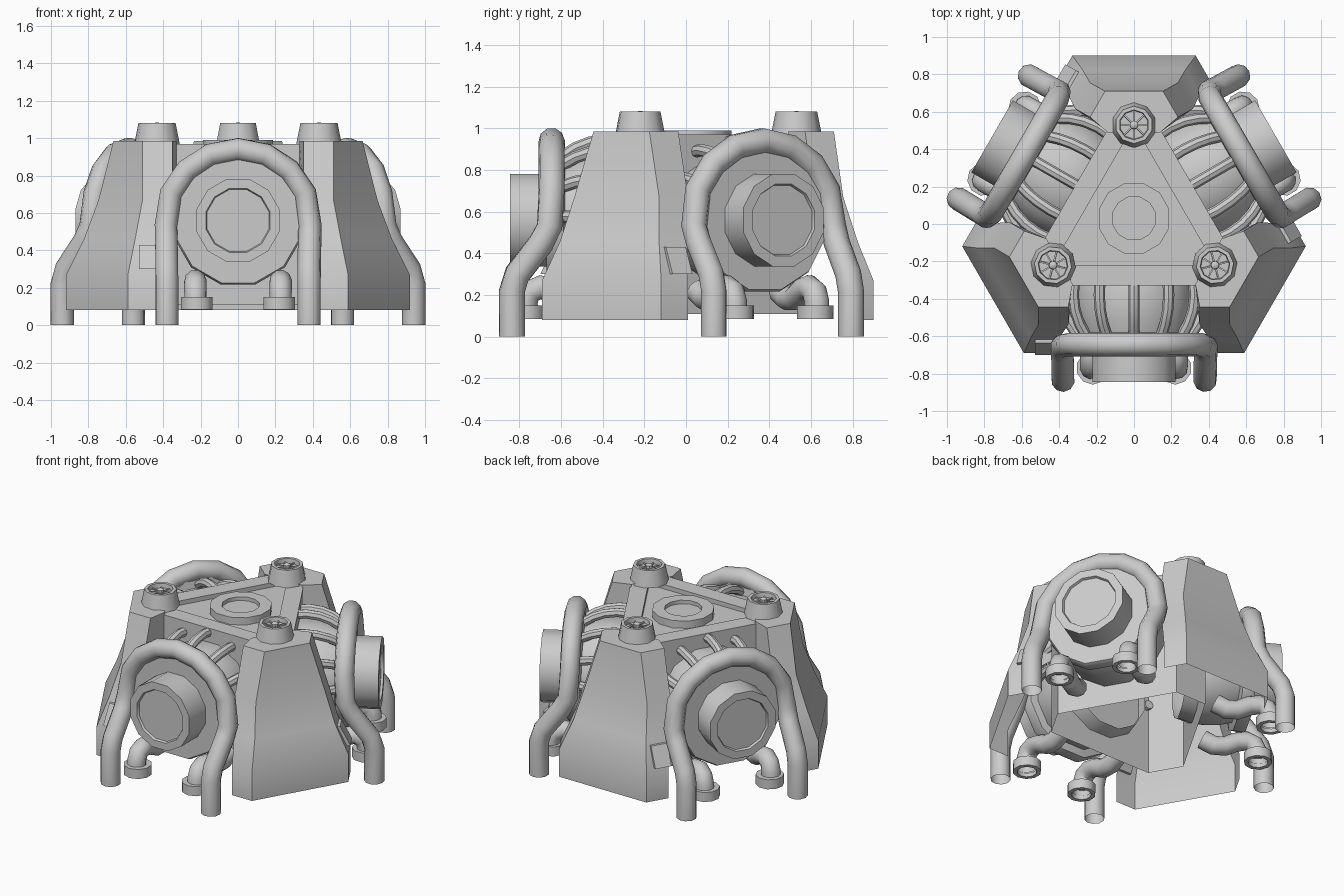
import bpy, bmesh
from math import sin, cos, pi, radians
from mathutils import Vector, Matrix

if "Cube" in bpy.data.objects:
    bpy.data.objects.remove(bpy.data.objects["Cube"])

CENTRE = Vector((0, 0.03, 0))   # axis of the three-fold symmetry


def place(name, bm, copies=3, smooth=True):
    """Turn a bmesh into objects repeated around the central axis."""
    bmesh.ops.recalc_face_normals(bm, faces=bm.faces)
    me = bpy.data.meshes.new(name)
    bm.to_mesh(me)
    bm.free()
    if smooth:
        me.shade_smooth()
        me.set_sharp_from_angle(angle=radians(40))
    for k in range(copies):
        ob = bpy.data.objects.new(f"{name}_{k + 1}", me)
        ob.location = CENTRE
        ob.rotation_euler.z = k * 2 * pi / 3
        bpy.context.collection.objects.link(ob)


def loft(bm, rings, start=True, end=True, skip=()):
    """Skin a list of equal-length closed rings, leaving out skipped sides."""
    vs = [[bm.verts.new(p) for p in r] for r in rings]
    n = len(vs[0])
    for a, b in zip(vs, vs[1:]):
        for i in range(n):
            if i not in skip:
                bm.faces.new((a[i], a[(i + 1) % n], b[(i + 1) % n], b[i]))
    if start:
        bm.faces.new(vs[0])
    if end:
        bm.faces.new(vs[-1])


def lathe(bm, profile, n, mat=Matrix(), start=True, end=True, turn=0.5):
    """Spin (height, radius) pairs around local z."""
    loft(bm, [[mat @ Vector((r * cos(2 * pi * (i + turn) / n),
                             r * sin(2 * pi * (i + turn) / n), h))
               for i in range(n)] for h, r in profile], start, end)


def tube(bm, path, r, n=10, caps=True):
    """Sweep a round section along a path."""
    pts = [Vector(p) for p in path]
    rings, normal = [], None
    for i, p in enumerate(pts):
        t = (pts[min(i + 1, len(pts) - 1)] - pts[max(i - 1, 0)]).normalized()
        normal = t.orthogonal() if normal is None else normal - t * normal.dot(t)
        normal.normalize()
        side = t.cross(normal)
        rings.append([p + r * (normal * cos(2 * pi * k / n) + side * sin(2 * pi * k / n))
                      for k in range(n)])
    loft(bm, rings, caps, caps)


# Core: blunt triangular prism, open below, with a recessed top floor
def tri(d, v, z):
    w = (2 * d - v) / 3 ** 0.5   # half width of each blunt corner
    rots = [Matrix.Rotation(2 * pi * k / 3, 3, 'Z') for k in range(3)]
    return [rot @ Vector((s * w, v, z)) for rot in rots for s in (1, -1)]


bm = bmesh.new()
loft(bm, [tri(0.36, 0.52, 0.11), tri(0.36, 0.52, 0.97), tri(0.25, 0.46, 0.97),
          tri(0.25, 0.46, 0.94)], start=False)
place("core_block", bm, 1, smooth=False)

# Central hatch ring
bm = bmesh.new()
lathe(bm, [(0.93, 0.195), (0.99, 0.195), (0.99, 0.118), (0.965, 0.118)], 12, start=False)
place("centre_hatch", bm, 1)

# Corner pylons: flared shells, open below and towards the core
bm = bmesh.new()
rings = []
for z, h, out, ln in [(0.08, 0.33, 0.87, 0.15), (0.27, 0.33, 0.87, 0.15),
                      (0.455, 0.275, 0.795, 0.155), (0.67, 0.235, 0.725, 0.16),
                      (0.985, 0.155, 0.68, 0.16)]:
    right = [(h, out, z), (h + 0.5 * ln, out - 0.866 * ln, z), (0.14, 0.46, z)]
    rings.append(right + [(-x, y, zz) for x, y, zz in reversed(right)])
loft(bm, rings, start=False, skip=(1, 2, 3))
# upper part of the inner returns, closing the shell against the core
loft(bm, [rings[3], rings[4]], False, False, skip=(0, 2, 4, 5))
bmesh.ops.remove_doubles(bm, verts=bm.verts, dist=1e-4)
place("corner_pylon", bm)

# Pylon top vents: tapered cap with recess, hub and spokes
bm = bmesh.new()
m = Matrix.Translation((0, 0.5, 0))
lathe(bm, [(0.97, 0.122), (1.08, 0.1), (1.08, 0.08), (1.05, 0.076)], 10, m, start=False)
lathe(bm, [(1.04, 0.024), (1.075, 0.022), (1.083, 0.01)], 8, m, start=False)
for i in range(4):
    a = pi * i / 4
    d = Vector((cos(a), sin(a), 0)) * 0.078
    c = Vector((0, 0.5, 1.055))
    tube(bm, [c - d, c + d], 0.006, 4)
place("top_vent", bm)

# Pods: stepped drum with a recessed round window, axis pointing outward (-y)
OUT = Matrix.Translation((0, 0, 0.56)) @ Matrix.Rotation(pi / 2, 4, 'X')
bm = bmesh.new()
lathe(bm, [(0.27, 0.3), (0.36, 0.325), (0.45, 0.33), (0.54, 0.32), (0.61, 0.3), (0.62, 0.35),
           (0.68, 0.355), (0.7, 0.345)], 12, OUT, start=False)
place("pod_drum", bm)
bm = bmesh.new()
lathe(bm, [(0.69, 0.23), (0.876, 0.23), (0.876, 0.178), (0.86, 0.172)], 12, OUT, start=False)
place("pod_window", bm)

# Cooling ribs along the upper half of each pod, bowing down to the arch
bm = bmesh.new()
for i in range(-3, 4):
    a = radians(29 * i)
    tube(bm, [(sin(a) * r, -d, 0.56 + cos(a) * r)
              for d, r in [(0.33, 0.375), (0.41, 0.383), (0.49, 0.372),
                           (0.56, 0.345), (0.63, 0.3)]], 0.03, 8)
place("pod_rib", bm)

# Arched pipe over each pod, kicking outward to its two open feet
leg = [(0.38, -0.865, 0), (0.38, -0.865, 0.22), (0.38, -0.84, 0.3),
       (0.383, -0.725, 0.45), (0.385, -0.685, 0.53)]
arc = [(0.387 * cos(pi * i / 8), -0.675, 0.56 + 0.38 * sin(pi * i / 8))
       for i in range(1, 8)]
bm = bmesh.new()
tube(bm, leg + arc + [(-x, y, z) for x, y, z in reversed(leg)], 0.063, 10, caps=False)
place("arch_pipe", bm)

# Lower exhaust elbows with collars, mirrored per pod
bm = bmesh.new()
for s in (-1, 1):
    tube(bm, [(s * x, -d, z) for x, d, z in
              [(0.228, 0.8, 0.11), (0.228, 0.8, 0.17), (0.228, 0.78, 0.215),
               (0.228, 0.73, 0.237), (0.228, 0.66, 0.22), (0.228, 0.59, 0.185),
               (0.228, 0.52, 0.185), (0.228, 0.45, 0.22)]], 0.06, 10, caps=False)
    lathe(bm, [(0.15, 0.055), (0.15, 0.089), (0.085, 0.089), (0.085, 0.062), (0.11, 0.06)],
          10, Matrix.Translation((s * 0.22, -0.8, 0)), start=False, end=False)
place("exhaust_elbow", bm)

# Small slanted access plate beside each pod
bm = bmesh.new()
loft(bm, [[(x, -0.72 + 0.5 * (z - 0.3) + off, z)
           for x, z in ((-0.53, 0.3), (-0.42, 0.3), (-0.42, 0.43), (-0.53, 0.43))]
          for off in (-0.01, 0.03)])
place("access_plate", bm, smooth=False)
